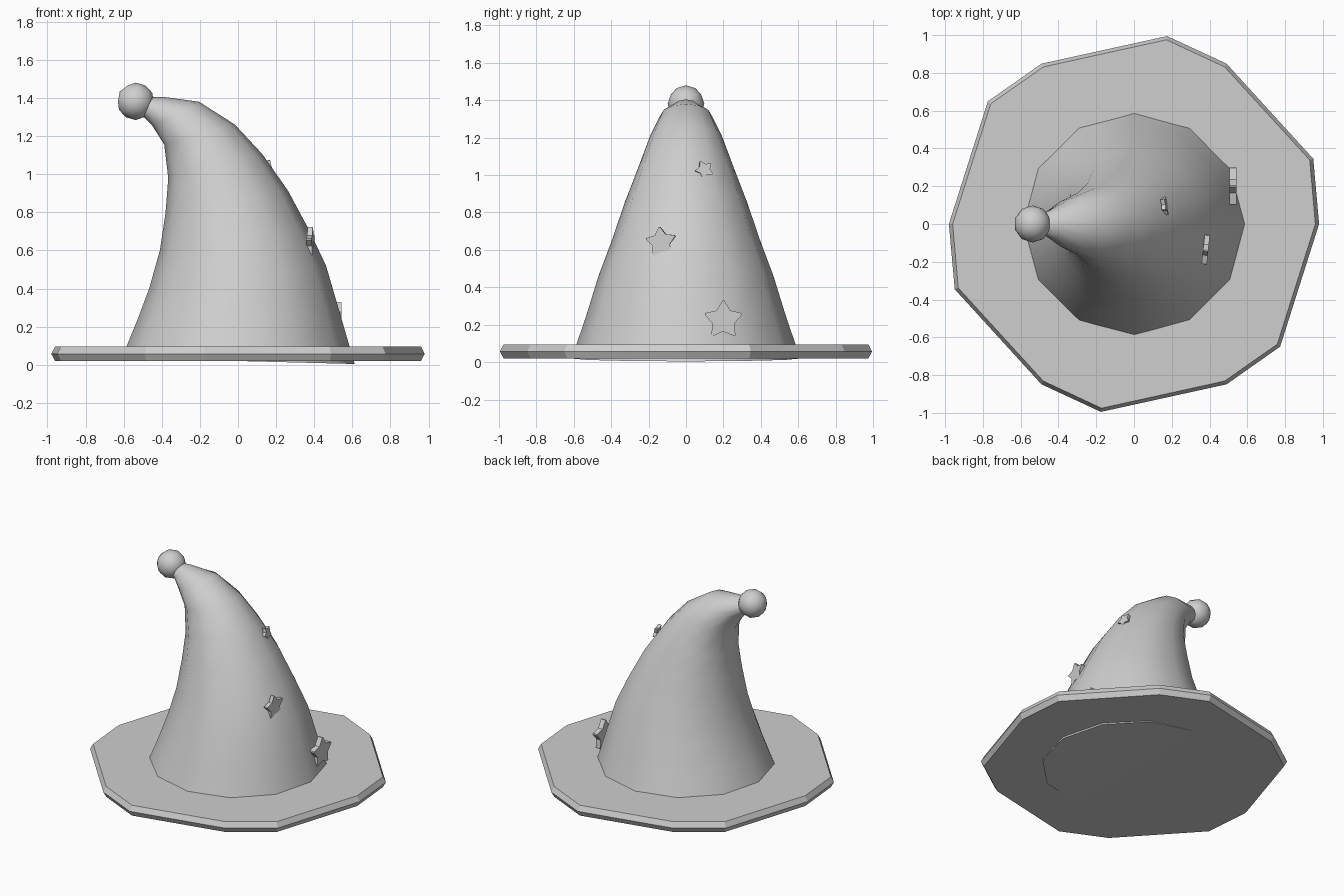
import bpy, bmesh, math
from mathutils import Vector, Euler

if "Cube" in bpy.data.objects:
    bpy.data.objects.remove(bpy.data.objects["Cube"])

grey = bpy.data.materials.new("plain grey")
grey.diffuse_color = (0.62, 0.62, 0.62, 1)
grey.use_nodes = True
grey.node_tree.nodes["Principled BSDF"].inputs["Base Color"].default_value = grey.diffuse_color


def finish(name, bm, angle):
    bmesh.ops.recalc_face_normals(bm, faces=bm.faces)
    me = bpy.data.meshes.new(name)
    bm.to_mesh(me)
    bm.free()
    me.materials.append(grey)
    ob = bpy.data.objects.new(name, me)
    bpy.context.collection.objects.link(ob)
    bpy.ops.object.select_all(action='DESELECT')
    ob.select_set(True)
    bpy.context.view_layer.objects.active = ob
    bpy.ops.object.shade_smooth_by_angle(angle=math.radians(angle))
    return ob


def loft(name, rings, angle):
    """Join closed rings of points into a capped skin."""
    bm = bmesh.new()
    vs = [[bm.verts.new(p) for p in r] for r in rings]
    n = len(vs[0])
    for a, b in zip(vs, vs[1:]):
        for i in range(n):
            j = (i + 1) % n
            bm.faces.new((a[i], a[j], b[j], b[i]))
    bm.faces.new(vs[0])
    bm.faces.new(vs[-1])
    return finish(name, bm, angle)


# Brim: uneven twelve-sided disc with a ridge round the edge
def brim_ring(z, inset):
    pts = []
    for i in range(12):
        a = math.radians(30 * i - (10 if i % 2 else 0))
        r = (1.01 if i % 2 else 0.98) - inset
        pts.append((r * math.cos(a), r * math.sin(a), z))
    return pts


loft("brim", [brim_ring(0.02, 0.02), brim_ring(0.057, 0), brim_ring(0.095, 0.02)], 20)

# Bent cone: each ring spans a left and a right (x, z) point of the side outline
outline = [
    ((-0.61, 0.035), (0.612, 0.004)),
    ((-0.53, 0.23), (0.535, 0.27)),
    ((-0.466, 0.40), (0.462, 0.52)),
    ((-0.41, 0.60), (0.377, 0.70)),
    ((-0.38, 0.80), (0.262, 0.914)),
    ((-0.366, 0.98), (0.126, 1.107)),
    ((-0.387, 1.155), (-0.016, 1.26)),
    ((-0.45, 1.255), (-0.204, 1.38)),
    ((-0.49, 1.295), (-0.387, 1.405)),
    ((-0.54, 1.335), (-0.53, 1.405)),
]
rings = []
for (lx, lz), (rx, rz) in outline:
    left, right = Vector((lx, 0, lz)), Vector((rx, 0, rz))
    mid, half = (left + right) / 2, (right - left) / 2
    rings.append([mid + half * math.cos(t) + Vector((0, half.length * math.sin(t), 0))
                  for t in (math.tau * i / 12 for i in range(12))])
loft("bent_cone", rings, 50)

# Ball on the tip
bm = bmesh.new()
bmesh.ops.create_icosphere(bm, subdivisions=2, radius=0.098)
ball = finish("tip_ball", bm, 60)
ball.location = (-0.537, 0, 1.382)


# Stars: chunky five-pointed plates facing right, with blunt bevelled points
def star(name, loc, r, thick, roll, tilt, turn):
    bm = bmesh.new()
    sides = []
    for x in (-thick / 2, thick / 2):
        ring = []
        for i in range(10):
            a = math.pi * i / 5
            q = r * (0.58 if i % 2 else 1.04)
            ring.append(bm.verts.new((x, q * math.sin(a), q * math.cos(a))))
        sides.append(ring)
        bm.faces.new(ring)
    a, b = sides
    for i in range(10):
        j = (i + 1) % 10
        bm.faces.new((a[i], a[j], b[j], b[i]))
    bmesh.ops.recalc_face_normals(bm, faces=bm.faces)
    tips = [e for e in bm.edges
            if abs(e.verts[0].co.x - e.verts[1].co.x) > thick / 2
            and e.verts[0].co.yz.length > 0.8 * r]
    bmesh.ops.bevel(bm, geom=tips, offset=r * 0.08, segments=1, affect='EDGES')
    ob = finish(name, bm, 30)
    ob.location = loc
    ob.rotation_euler = Euler([math.radians(v) for v in (roll, tilt, turn)])


star("large_star", (0.524, 0.20, 0.226), 0.107, 0.036, 0, 0, 0)
star("middle_star", (0.38, -0.133, 0.642), 0.084, 0.028, 6, 0, -6)
star("small_star", (0.162, 0.097, 1.028), 0.051, 0.022, 25, -10, 10)
